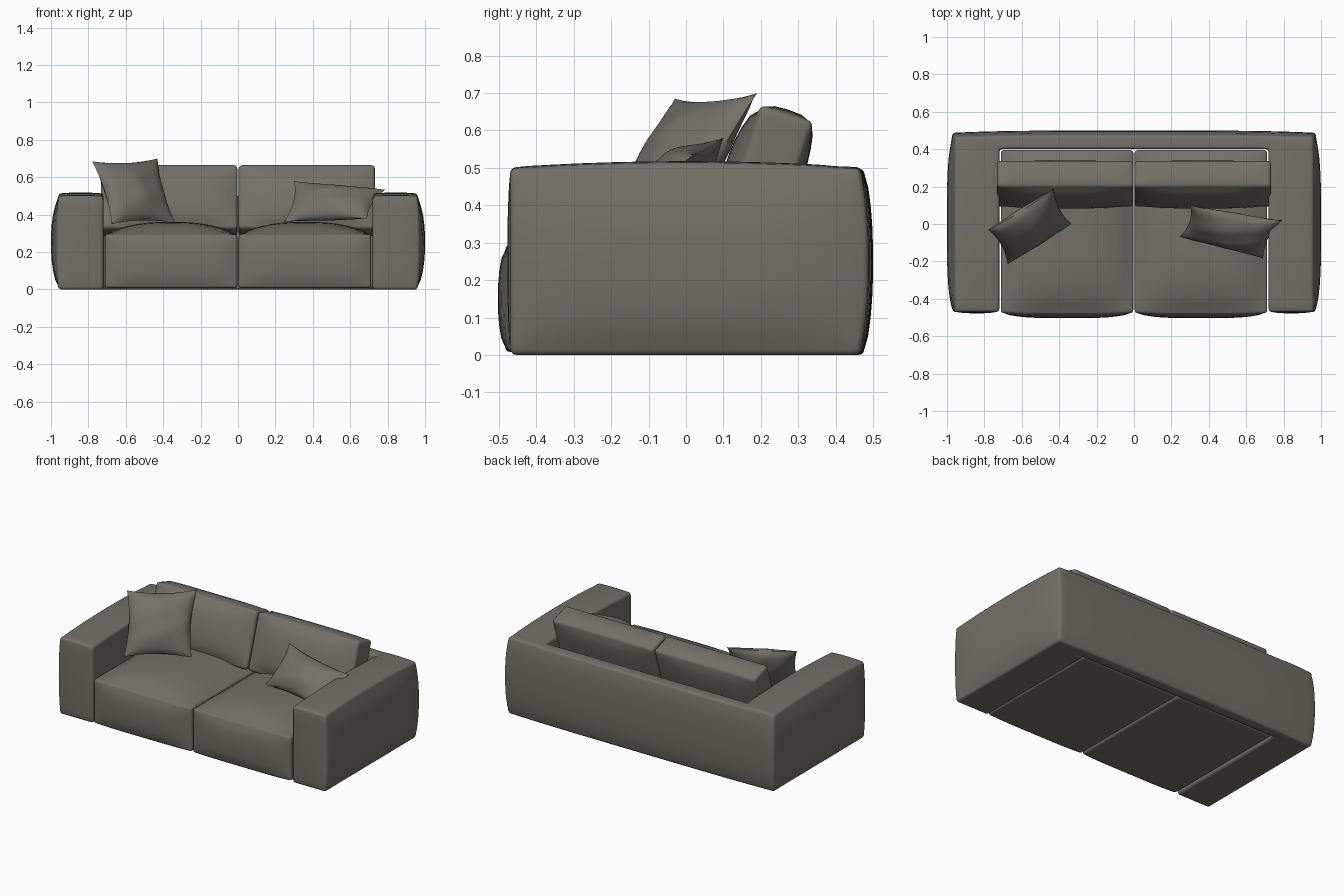
import bpy, bmesh, math
from mathutils import Vector, Matrix

if "Cube" in bpy.data.objects:
    bpy.data.objects.remove(bpy.data.objects["Cube"])

fabric = bpy.data.materials.new("warm_grey_fabric")
fabric.diffuse_color = (0.17, 0.162, 0.138, 1)
fabric.use_nodes = True
fabric.node_tree.nodes["Principled BSDF"].inputs["Base Color"].default_value = fabric.diffuse_color


def span(a, b, n):
    return [a + (b - a) * i / n for i in range(n + 1)]


def puff(t, p=2.5):
    """1 in the middle, 0 at t = -1 and t = 1"""
    return 1 - min(1, abs(t)) ** p


def finish(name, bm, angle=45):
    bmesh.ops.recalc_face_normals(bm, faces=bm.faces)
    mesh = bpy.data.meshes.new(name)
    bm.to_mesh(mesh)
    bm.free()
    mesh.materials.append(fabric)
    ob = bpy.data.objects.new(name, mesh)
    bpy.context.collection.objects.link(ob)
    bpy.ops.object.select_all(action='DESELECT')
    ob.select_set(True)
    bpy.context.view_layer.objects.active = ob
    bpy.ops.object.shade_smooth_by_angle(angle=math.radians(angle))
    return ob


def block(name, xs, ys, zs, shape, radius, filled=lambda x, y: True, matrix=None):
    """Outer shell of a grid of cells, reshaped by a function, with rounded edges"""
    bm = bmesh.new()
    verts = {}

    def vert(i, j, k):
        if (i, j, k) not in verts:
            verts[i, j, k] = bm.verts.new((xs[i], ys[j], zs[k]))
        return verts[i, j, k]

    size = (len(xs) - 1, len(ys) - 1, len(zs) - 1)

    def solid(c):
        if any(c[a] < 0 or c[a] >= size[a] for a in range(3)):
            return False
        return filled((xs[c[0]] + xs[c[0] + 1]) / 2, (ys[c[1]] + ys[c[1] + 1]) / 2)

    for i in range(size[0]):
        for j in range(size[1]):
            for k in range(size[2]):
                if not solid((i, j, k)):
                    continue
                for axis in range(3):
                    for side in (0, 1):
                        n = [i, j, k]
                        n[axis] += 2 * side - 1
                        if solid(n):
                            continue
                        quad = []
                        for a, b in ((0, 0), (1, 0), (1, 1), (0, 1)):
                            c = [i, j, k]
                            c[axis] += side
                            c[(axis + 1) % 3] += a
                            c[(axis + 2) % 3] += b
                            quad.append(vert(*c))
                        bm.faces.new(quad)
    bmesh.ops.recalc_face_normals(bm, faces=bm.faces)
    edges = [e for e in bm.edges if e.calc_face_angle(0) > 1.2]
    for v in bm.verts:
        v.co = shape(*v.co)
    bmesh.ops.bevel(bm, geom=edges, offset=radius, segments=3, profile=0.5,
                    affect='EDGES', clamp_overlap=True)
    if matrix:
        bm.transform(matrix)
    return finish(name, bm)


# U-shaped frame: two arms and the back, bulging outwards
def frame_shape(x, y, z):
    h = puff((z - 0.25) / 0.25)
    side, back = puff(x / 0.96, 4), puff(y / 0.465, 4)
    nx, ny, nz = x, y, z
    if abs(x) > 0.955:
        nx += math.copysign(0.04 * h * (0.3 + 0.7 * back), x)
    if y > 0.46:
        ny += 0.012 * side + 0.023 * h
    if y < -0.46:
        ny -= 0.008 * h * puff((abs(x) - 0.84) / 0.12)
    if z > 0.49:
        nz += 0.016 * puff(y / 0.47, 2) * (1 if y < 0.4 else 0.6)
        nz += 0.004 * puff((abs(x) - 0.84) / 0.12)
    return nx, ny, nz


frame_xs = span(-0.96, -0.72, 5) + span(-0.72, 0.72, 24)[1:] + span(0.72, 0.96, 5)[1:]
frame_ys = span(-0.47, 0.40, 18) + span(0.40, 0.465, 2)[1:]
block("arms_and_back_frame", frame_xs, frame_ys, span(0, 0.498, 10), frame_shape, 0.016,
      lambda x, y: abs(x) > 0.72 or y > 0.40)


# Seat cushions: domed top and bulging front
def seat_shape(cx):
    def shape(x, y, z):
        u, v = (x - cx) / 0.354, (y + 0.04) / 0.435
        nz, ny = z, y
        if z > 0.28:
            nz += 0.066 * puff(u, 2.6) * puff(v, 4)
        if y < -0.47:
            ny -= 0.022 * puff((z - 0.15) / 0.15) * puff(u, 4) + 0.006 * puff(u, 4)
        return x, ny, nz
    return shape


for side, label in ((-1, "left"), (1, "right")):
    cx = side * 0.358
    block(label + "_seat", span(cx - 0.354, cx + 0.354, 16), span(-0.475, 0.395, 18),
          span(0.008, 0.295, 8), seat_shape(cx), 0.014)


# Back cushions: leaning boxes with a soft front
def back_shape(x, y, z):
    u, w = x / 0.364, z / 0.18
    ny, nz = y, z
    if y < -0.07:
        ny -= 0.04 * puff(u, 3) * puff(w)
    if y > 0.07:
        ny += 0.02 * puff(u, 3) * puff(w)
    if z > 0.17:
        nz += 0.01 * puff(u, 6) * puff(y / 0.075, 2)
    return x, ny, nz


lean = Matrix.Rotation(math.radians(-18), 4, 'X')
for side, label in ((-1, "left"), (1, "right")):
    place = Matrix.Translation((side * 0.368, 0.215, 0.475)) @ lean
    block(label + "_back_cushion", span(-0.364, 0.364, 16), span(-0.075, 0.075, 4),
          span(-0.18, 0.18, 10), back_shape, 0.018, matrix=place)


# Throw pillows: two puffed sheets between four corners
def pillow(name, corners, thick):
    a, b, c, d = map(Vector, corners)
    normal = (b - d).cross(a - c).normalized()
    n = 28
    bm = bmesh.new()
    for s in (-1, 1):
        grid = []
        for i in range(n + 1):
            for j in range(n + 1):
                u, v = 2 * i / n - 1, 2 * j / n - 1
                pu, pv = u * (1 - 0.1 * puff(v, 2)), v * (1 - 0.1 * puff(u, 2))
                s0, t0 = (pu + 1) / 2, (pv + 1) / 2
                p = a.lerp(b, s0).lerp(d.lerp(c, s0), t0)
                body = puff(u, 2) * puff(v, 2)
                crease = 1 + 0.07 * math.sin(5 * u + 3 * v * s) * math.sin(4 * v - 2 * u)
                grid.append(bm.verts.new(p + normal * s * thick * body ** 0.6 * crease))
        for i in range(n):
            for j in range(n):
                k = i * (n + 1) + j
                bm.faces.new((grid[k], grid[k + 1], grid[k + n + 2], grid[k + n + 1]))
    bmesh.ops.remove_doubles(bm, verts=bm.verts, dist=0.0005)
    finish(name, bm, 60)


pillow("left_throw_pillow", ((-0.78, -0.03, 0.685), (-0.43, 0.19, 0.70),
                             (-0.335, 0.0, 0.355), (-0.675, -0.215, 0.35)), 0.075)
pillow("right_throw_pillow", ((0.30, 0.10, 0.58), (0.79, 0.02, 0.535),
                              (0.69, -0.185, 0.38), (0.245, -0.07, 0.36)), 0.07)
